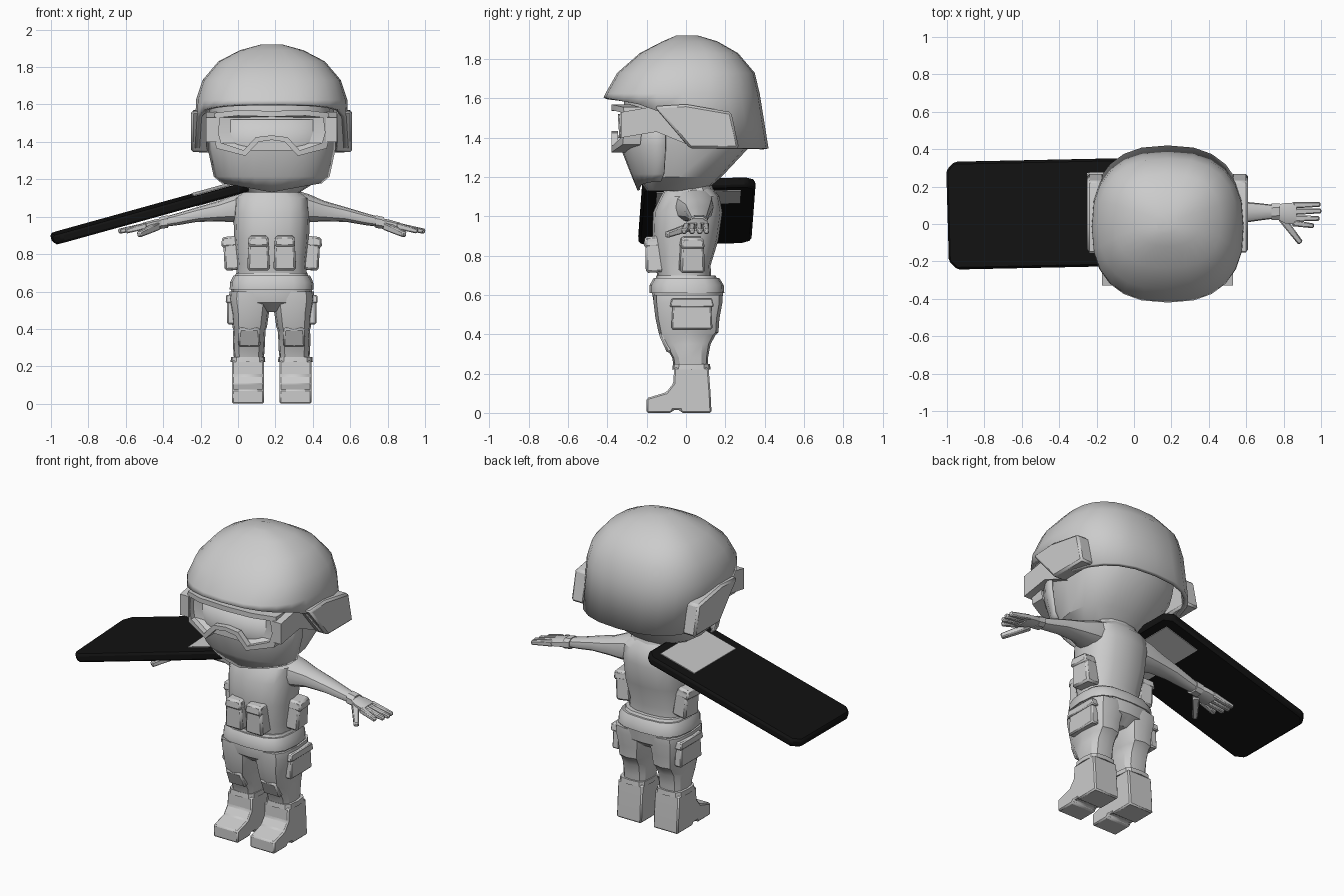
import bpy, bmesh, math
from mathutils import Matrix, Vector, Euler

if "Cube" in bpy.data.objects:
    bpy.data.objects.remove(bpy.data.objects["Cube"])

CX = 0.18  # figure stands off-centre because of the shield


def material(name, rgb):
    m = bpy.data.materials.new(name)
    m.diffuse_color = (*rgb, 1)
    m.use_nodes = True
    m.node_tree.nodes["Principled BSDF"].inputs["Base Color"].default_value = m.diffuse_color
    return m


GREY = material("light grey", (0.6, 0.6, 0.6))
BLACK = material("black", (0.006, 0.006, 0.006))


def finish(name, bm, mat=GREY, shift=CX, bevel=0, solid=0, offset=-1, recalc=True):
    if recalc:
        bmesh.ops.recalc_face_normals(bm, faces=bm.faces)
    bmesh.ops.translate(bm, verts=bm.verts, vec=(shift, 0, 0))
    me = bpy.data.meshes.new(name)
    bm.to_mesh(me)
    bm.free()
    me.materials.append(mat)
    ob = bpy.data.objects.new(name, me)
    bpy.context.collection.objects.link(ob)
    if solid:
        m = ob.modifiers.new("thickness", 'SOLIDIFY')
        m.thickness, m.offset = solid, offset
    if bevel:
        m = ob.modifiers.new("bevel", 'BEVEL')
        m.width, m.segments = bevel, 1
    return ob


def loft(name, rings, n=12, e=2.5, axis='z', side=1, arc=None, low=None,
         bottom=True, **kw):
    """Superellipse sections (t, a0, a1, b0, b1) joined along an axis."""
    bm = bmesh.new()
    rows = []
    for k, (t, a0, a1, b0, b1) in enumerate(rings):
        row = []
        for i in range(n):
            if arc:
                w = math.radians(arc[0] + (arc[1] - arc[0]) * i / (n - 1))
            else:
                w = 2 * math.pi * (i + 0.5 * (n < 12)) / n
            c, s = math.cos(w), math.sin(w)
            a = (a0 + a1) / 2 + (a1 - a0) / 2 * math.copysign(abs(c) ** (2 / e), c)
            b = (b0 + b1) / 2 + (b1 - b0) / 2 * math.copysign(abs(s) ** (2 / e), s)
            z = low(a, b) if low and k == 0 else t
            p = (a, b, z) if axis == 'z' else (t, a, b)
            row.append(bm.verts.new((p[0] * side, p[1], p[2])))
        rows.append(row)
    for r, q in zip(rows, rows[1:]):
        for i in range(n - 1 if arc else n):
            j = (i + 1) % n
            bm.faces.new((r[i], r[j], q[j], q[i]))
    if not arc:
        bm.faces.new(rows[-1])
        if bottom:
            bm.faces.new(rows[0][::-1])
    return finish(name, bm, recalc=not arc, **kw)


def prism(name, pts, axis, a, b, side=1, **kw):
    """Polygon pushed from a to b along x (points y,z) or y (points x,z)."""
    bm = bmesh.new()
    ends = []
    for t in (a, b):
        ends.append([bm.verts.new((t * side, p, q) if axis == 'x' else (p * side, t, q))
                     for p, q in pts])
    n = len(pts)
    for i in range(n):
        j = (i + 1) % n
        bm.faces.new((ends[0][i], ends[0][j], ends[1][j], ends[1][i]))
    bm.faces.new(ends[0])
    bm.faces.new(ends[1])
    return finish(name, bm, **kw)


def box(name, loc, size, rot=(0, 0, 0), taper=1, side=1, **kw):
    bm = bmesh.new()
    bmesh.ops.create_cube(bm, size=1)
    for v in bm.verts:
        if v.co.z > 0:
            v.co.x *= taper
            v.co.y *= taper
    m = Matrix.Translation(loc) @ Euler(rot).to_matrix().to_4x4() @ Matrix.Diagonal((*size, 1))
    bm.transform(Matrix.Diagonal((side, 1, 1, 1)) @ m)
    return finish(name, bm, **kw)


def finger(name, p, q, w, side):
    p, q = Vector(p), Vector(q)
    rot = (q - p).to_track_quat('Z', 'Y').to_euler()
    box(name, (p + q) / 2, (w, w, (q - p).length), rot, 0.75, side, bevel=0.006)


# Helmet shell with a raised brow and low back
def helmet_edge(x, y):
    if y < -0.16:
        return 1.555 + (-0.16 - y) * 0.19
    return 1.345 if y > 0.02 else 1.345 + (0.02 - y) * 1.167


loft("helmet", [(1.35, -.41, .41, -.42, .42), (1.625, -.405, .405, -.41, .375),
                (1.73, -.37, .37, -.35, .35), (1.83, -.285, .285, -.235, .265),
                (1.89, -.17, .17, -.12, .16), (1.92, -.06, .06, -.05, .06)],
     n=24, low=helmet_edge, bottom=False, solid=0.025)

# Head and face mask
loft("head", [(1.13, -.15, .15, -.2, .1), (1.2, -.26, .26, -.25, .18),
              (1.36, -.325, .325, -.315, .33), (1.5, -.335, .335, -.325, .36),
              (1.62, -.33, .33, -.31, .34)], n=16)
loft("face_mask", [(1.14, -.265, .265, -.235, .08), (1.22, -.305, .305, -.27, .18),
                   (1.36, -.335, .335, -.325, .3), (1.52, -.34, .34, -.335, .32)],
     n=13, arc=(192, 348), low=lambda x, y: 1.135 + abs(x) * 0.2, solid=0.012, offset=1)

# Goggles: bent frame around a recessed lens
half_out = [(0, 1.565), (.18, 1.57), (.305, 1.555), (.315, 1.45), (.295, 1.365),
            (.14, 1.325), (.07, 1.4), (0, 1.41)]
half_in = [(0, 1.535), (.18, 1.54), (.275, 1.53), (.285, 1.45), (.27, 1.395),
           (.15, 1.355), (.085, 1.425), (0, 1.435)]


def full(half):
    return half + [(-x, z) for x, z in half[-2:0:-1]]


def bend(x):
    return -.38 + 0.5 * max(0, abs(x) - .18)


bm = bmesh.new()
rows = [[bm.verts.new((x, bend(x) + d, z)) for x, z in full(h)]
        for h, d in ((half_out, .09), (half_out, 0), (half_in, 0), (half_in, .035))]
count = len(rows[0])
for r, q in zip(rows, rows[1:]):
    for i in range(count):
        j = (i + 1) % count
        bm.faces.new((r[i], r[j], q[j], q[i]))
lens = rows[-1]
for i in range(7):  # lens strips between mirrored points
    j, a, b = i + 1, -i % count, -(i + 1) % count
    face = [lens[k] for k in dict.fromkeys((i, j, b, a))]
    bm.faces.new(face)
finish("goggles", bm)

for s in (-1, 1):
    # Goggle strap and helmet ear plate
    prism("goggle_strap", [(-.33, 1.53), (-.16, 1.56), (.02, 1.36), (-.15, 1.43), (-.33, 1.4)],
          'x', .29, .35, s)
    prism("ear_plate", [(-.16, 1.56), (0, 1.57), (.23, 1.53), (.27, 1.345), (.02, 1.345)],
          'x', .34, .43, s, bevel=0.012)

    # Arm, cuff and gloved hand
    loft("arm", [(.1, -.08, .14, .97, 1.15), (.2, -.05, .14, .97, 1.12),
                 (.28, -.01, .13, .975, 1.085), (.4, .005, .12, .972, 1.05),
                 (.5, .02, .11, .955, 1.02), (.58, .03, .1, .945, .997)],
         axis='x', side=s)
    loft("glove_cuff", [(.555, .018, .112, .938, 1.01), (.6, .02, .112, .932, 1.0)],
         n=8, axis='x', side=s)
    loft("hand", [(.58, .025, .105, .94, .995), (.63, 0, .115, .935, .985),
                  (.69, -.005, .118, .925, .968)], n=8, e=3, axis='x', side=s)
    for y, yt, x in ((.1, .105, .815), (.065, .07, .82), (.03, .03, .81), (.005, -.01, .78)):
        finger("finger", (.67, y, .952), (x, yt, .922), .034, s)
    finger("thumb", (.61, .03, .95), (.71, -.1, .905), .04, s)

    # Front and side vest pouches with flaps
    box("front_pouch", (s * .07, -.155, .805), (.122, .11, .18), (.06, 0, 0), .85, bevel=0.012)
    box("front_pouch_flap", (s * .07, -.155, .872), (.115, .125, .055), (.06, 0, 0), .85, bevel=0.01)
    box("side_pouch", (.205, .03, .805), (.1, .13, .18), (0, .1, .1), .85, s, bevel=0.012)
    box("side_pouch_flap", (.21, .03, .868), (.115, .125, .055), (0, .1, .1), .85, s, bevel=0.01)

    # Trouser leg, folded over the boot
    loft("leg", [(.22, .045, .2, -.06, .11), (.28, .038, .205, -.07, .112),
                 (.35, .035, .208, -.11, .125), (.395, .032, .205, -.135, .15),
                 (.41, .025, .21, -.14, .165), (.48, .015, .215, -.155, .17),
                 (.56, .0, .23, -.165, .185), (.6, .0, .225, -.165, .185)],
         e=3, side=s)
    box("knee_pad", (s * .12, -.1, .36), (.12, .04, .11), (.45, 0, 0), .9, bevel=0.01)
    box("thigh_pouch", (.215, .03, .5), (.05, .21, .15), taper=.92, side=s, bevel=0.008)
    box("thigh_pouch_flap", (.218, .03, .56), (.056, .225, .045), taper=.92, side=s, bevel=0.006)

    # Boot with heel notch and cuff
    prism("boot", [(-.2, 0), (-.075, 0), (-.065, .015), (-.03, .015), (-.025, 0), (.13, 0),
                   (.125, .1), (.115, .23), (-.06, .23), (-.065, .15), (-.1, .105), (-.2, .075)],
          'x', .042, .212, s, bevel=0.008)
    loft("boot_cuff", [(.222, .034, .22, -.07, .125), (.25, .036, .217, -.066, .122)], e=3.5, side=s)

# Torso, collar, hips and belt
loft("torso", [(.66, -.19, .19, -.14, .13), (.75, -.185, .185, -.155, .125),
               (.88, -.2, .2, -.172, .165), (1.02, -.205, .205, -.168, .185),
               (1.1, -.2, .2, -.13, .17), (1.15, -.13, .13, -.1, .13)], n=16)
loft("collar", [(1.1, -.17, .17, -.12, .15), (1.2, -.13, .13, -.1, .12)])
loft("hips", [(.49, -.08, .08, -.1, .12), (.54, -.2, .2, -.16, .18),
              (.62, -.22, .22, -.175, .19), (.7, -.19, .19, -.15, .15)], n=16, e=3)
loft("belt", [(.61, -.225, .225, -.185, .195), (.65, -.222, .222, -.185, .192),
              (.685, -.205, .205, -.165, .17)], n=16, e=3)

# Tilted shield with a viewing window on both faces
tilt = (Matrix.Translation((-.47, .055, 1.025)) @
        Euler((math.radians(1.5), math.radians(-15.5), math.radians(1.2))).to_matrix().to_4x4())
L, W, C = .543, .288, .045
corners = [(-L, -W + C), (-L + C, -W), (L - C, -W), (L, -W + C),
           (L, W - C), (L - C, W), (-L + C, W), (-L, W - C)]
shield = prism("shield", corners, 'y', -.026, .026, mat=BLACK, shift=0, bevel=0.012)
shield.data.transform(tilt @ Matrix.Rotation(math.radians(90), 4, 'X'))
for z in (-.027, .027):
    window = box("shield_window", (L - .18, 0, z), (.24, .43, .008), mat=GREY, shift=0)
    window.data.transform(tilt)

# Smooth shading with sharp creases
for ob in bpy.data.objects:
    ob.select_set(True)
bpy.context.view_layer.objects.active = bpy.data.objects["helmet"]
bpy.ops.object.shade_smooth_by_angle(angle=math.radians(32))
